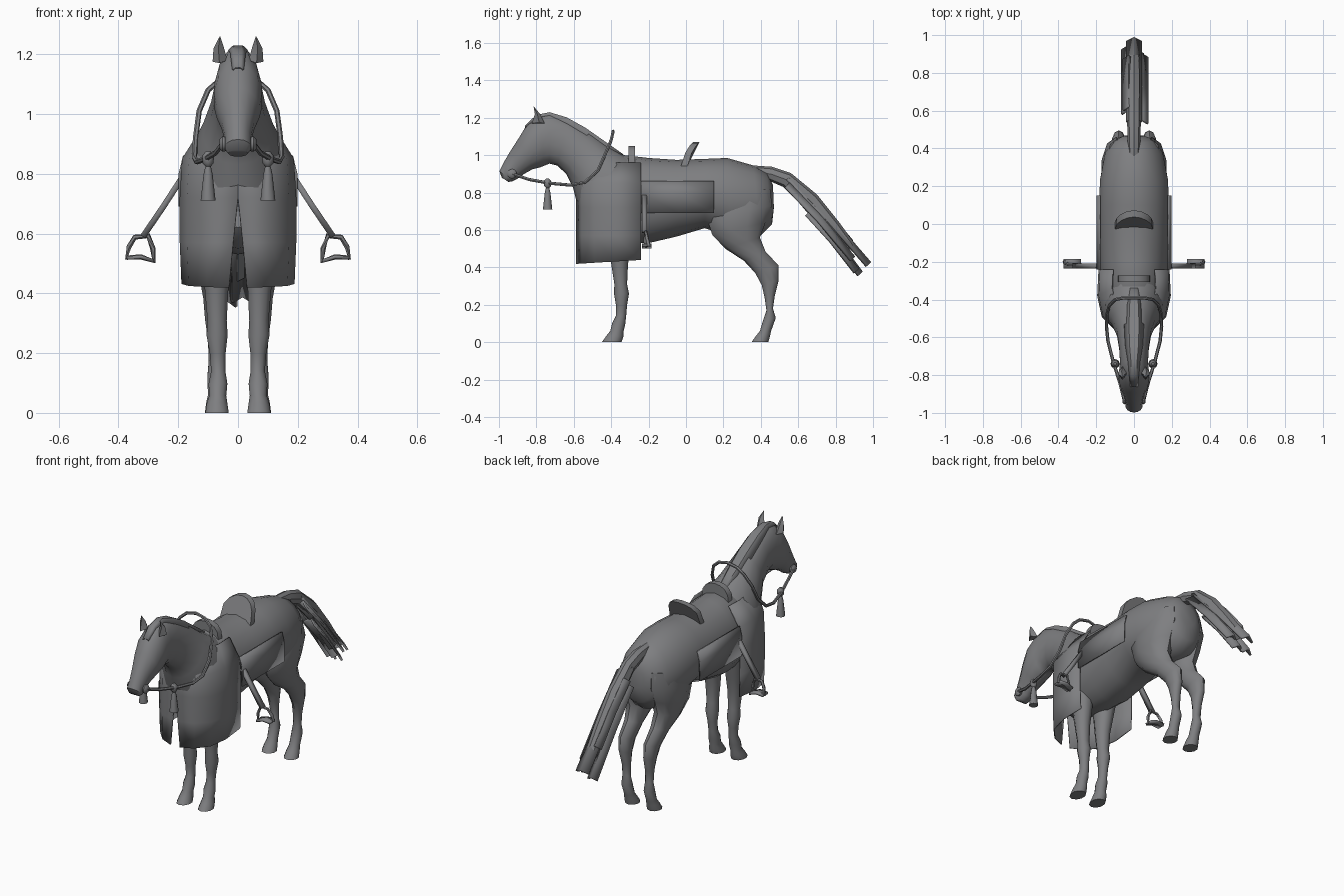
import bpy, math
from mathutils import Vector

grey = bpy.data.materials.new("plain grey")
grey.diffuse_color = (0.21, 0.212, 0.22, 1)


def mesh_object(name, verts, faces, angle=40, thick=0):
    me = bpy.data.meshes.new(name)
    me.from_pydata([tuple(v) for v in verts], [], faces)
    me.materials.append(grey)
    ob = bpy.data.objects.new(name, me)
    bpy.context.collection.objects.link(ob)
    bpy.context.view_layer.objects.active = ob
    ob.select_set(True)
    bpy.ops.object.mode_set(mode='EDIT')
    bpy.ops.mesh.select_all(action='SELECT')
    bpy.ops.mesh.normals_make_consistent(inside=False)
    bpy.ops.object.mode_set(mode='OBJECT')
    bpy.ops.object.shade_smooth_by_angle(angle=math.radians(angle))
    ob.select_set(False)
    if thick:
        mod = ob.modifiers.new("thickness", 'SOLIDIFY')
        mod.thickness = thick
        mod.offset = 0
    return ob


def loft(name, rings, n=14, angle=45):
    """Each ring: y1, z1, y2, z2 (its ends in side view), half width, x centre."""
    verts, faces = [], []
    for y1, z1, y2, z2, w, x in rings:
        for k in range(n):
            a = 2 * math.pi * k / n
            c = math.cos(a)
            verts.append((x + w * math.sin(a), (y1 + y2) / 2 + c * (y1 - y2) / 2,
                          (z1 + z2) / 2 + c * (z1 - z2) / 2))
    for r in range(len(rings) - 1):
        for k in range(n):
            a, b = r * n + k, r * n + (k + 1) % n
            faces.append((a, b, b + n, a + n))
    last = (len(rings) - 1) * n
    faces += [tuple(range(n)), tuple(range(last, last + n))]
    return mesh_object(name, verts, faces, angle)


def tube(name, pts, r, n=6, closed=False):
    """Round cord along points; r is a number or one radius per point."""
    pts = [Vector(p) for p in pts]
    m = len(pts)
    rad = r if isinstance(r, list) else [r] * m
    verts, faces = [], []
    u = None
    for i, p in enumerate(pts):
        a = pts[(i - 1) % m] if closed or i else p
        b = pts[(i + 1) % m] if closed or i < m - 1 else p
        t = (b - a).normalized()
        if u is None:
            u = t.cross(Vector((0, 1, 0)) if abs(t.y) < 0.8 else Vector((0, 0, 1)))
        u = (u - t * u.dot(t)).normalized()
        v = t.cross(u)
        for k in range(n):
            ang = 2 * math.pi * k / n
            verts.append(p + rad[i] * (u * math.cos(ang) + v * math.sin(ang)))
    for i in range(m if closed else m - 1):
        for k in range(n):
            j, k2 = (i + 1) % m, (k + 1) % n
            faces.append((i * n + k, i * n + k2, j * n + k2, j * n + k))
    if not closed:
        faces += [tuple(range(n)), tuple(range((m - 1) * n, m * n))]
    return mesh_object(name, verts, faces, 50)


def grid(name, rows, thick=0.006, angle=40):
    n = len(rows[0])
    faces = [(r * n + k, r * n + k + 1, r * n + n + k + 1, r * n + n + k)
             for r in range(len(rows) - 1) for k in range(n - 1)]
    return mesh_object(name, [p for row in rows for p in row], faces, angle, thick)


# trunk from rump to chest
loft("body", [r + (0,) for r in [
    (.465, .84, .47, .72, .05), (.43, .91, .46, .63, .11), (.36, .945, .4, .57, .155),
    (.22, .985, .24, .56, .183), (.1, .98, .1, .61, .187), (-.05, .975, -.05, .565, .187),
    (-.2, .985, -.2, .53, .183), (-.33, 1.0, -.35, .53, .17), (-.45, .95, -.5, .55, .14),
    (-.52, .88, -.56, .62, .08)]], 18)

# neck and head in one piece
loft("neck_and_head", [r + (0,) for r in [
    (-.24, .97, -.52, .6, .165), (-.33, 1.0, -.585, .75, .155), (-.42, 1.055, -.605, .83, .12),
    (-.52, 1.13, -.64, .90, .092), (-.63, 1.195, -.69, .945, .08), (-.73, 1.225, -.73, .955, .076),
    (-.79, 1.21, -.755, .945, .08), (-.85, 1.165, -.78, .935, .083), (-.895, 1.09, -.82, .925, .074),
    (-.94, 1.02, -.865, .90, .055), (-.975, .96, -.90, .875, .045), (-.998, .915, -.93, .86, .045),
    (-.985, .88, -.95, .857, .032)]], 14)

# mane lying over the neck crest, with forelock
crest = [(-.34, 1.005), (-.44, 1.075), (-.54, 1.145), (-.64, 1.2), (-.73, 1.227), (-.8, 1.212), (-.86, 1.155)]
widths = [.03, .045, .05, .045, .03, .024, .018]
drops = [.03, .035, .035, .03, .015, .012, .008]
grid("mane", [[(-w, y, z - d), (-w * .5, y, z), (w * .5, y, z), (w, y, z - d)]
              for (y, z), w, d in zip(crest, widths, drops)])

# cloth draped around the forequarters, split at the front
plan = [(.185, -.24), (.192, -.38), (.168, -.49), (.105, -.555), (0, -.585)]
levels = [(.42, .97, 1, .03), (.57, 1, 1, .016), (.72, 1, 1, 0), (.85, .96, 1, 0), (.96, .6, .72, 0)]
for s, side in ((1, "left"), (-1, "right")):
    grid("chest_cloth_" + side, [
        [(s * max(x * sx, slit), -.24 + (y + .24) * sy, z + (.02 * (y + .57) / .33 if z < .5 else 0))
         for x, y in plan] for z, sx, sy, slit in levels])

# saddle: raised front and back with curved tops
def saddle_end(name, y, base, top, half, lean, depth):
    outline = [(half * math.cos(a), base + (top - base) * max(0, math.sin(a)) ** .6)
               for a in [math.pi * i / 8 for i in range(9)]]
    m = len(outline)
    verts = []
    for dy in (-depth / 2, depth / 2):
        verts += [(x, y + dy + lean * (z - base) / (top - base) - .03 * (abs(x) / half) ** 2 * (lean > 0), z)
                  for x, z in outline]
    faces = [tuple(range(m)), tuple(range(m, 2 * m))]
    faces += [(i, (i + 1) % m, m + (i + 1) % m, m + i) for i in range(m)]
    mesh_object(name, verts, faces, 35)

saddle_end("saddle_front", -.29, .94, 1.05, .088, 0, .036)
saddle_end("saddle_back", .02, .94, 1.07, .1, .035, .035)

# tail: a tapering core with overlapping flat locks
loft("tail_core", [r + (0,) for r in [
    (.36, .945, .42, .87, .03), (.46, .938, .45, .86, .035), (.56, .905, .52, .83, .036),
    (.7, .79, .64, .71, .04), (.82, .64, .76, .56, .04), (.9, .53, .85, .44, .035)]], 8, 30)
locks = [(.0, .04, .56, .89, .985, .425), (-.035, .03, .6, .8, .94, .375), (.04, .034, .55, .85, .9, .455),
         (.015, .035, .66, .7, .92, .39), (-.03, .026, .62, .84, .89, .54)]
for i, (x, w, y1, z1, y2, z2) in enumerate(locks):
    rows = []
    for t in (0, .5, 1):
        y, z = y1 + (y2 - y1) * t, z1 + (z2 - z1) * t + .05 * t * (1 - t)
        rows.append([(x - w, y - .02, z - .02), (x, y, z), (x + w, y - .02, z - .02)])
    grid("tail_lock_%d" % (i + 1), rows, .012, 20)

# reins looping over the neck from the bit
half = [(.052, -.93, .9), (.075, -.84, .87), (.11, -.73, .85), (.138, -.62, .84), (.146, -.54, .855),
        (.142, -.47, .92), (.13, -.43, 1.01), (.1, -.4, 1.08), (.06, -.392, 1.115)]
tube("reins", half + [(0, -.39, 1.128)] + [(-x, y, z) for x, y, z in reversed(half)], .009)

for s, side in ((1, "left"), (-1, "right")):
    # legs
    loft("front_leg_" + side, [tuple(r) + (s * x,) for *r, x in [
        (-.43, .62, -.27, .62, .06, .08), (-.41, .5, -.295, .5, .05, .075), (-.4, .42, -.31, .42, .042, .072),
        (-.383, .31, -.315, .31, .034, .07), (-.385, .26, -.305, .26, .037, .07), (-.375, .2, -.315, .2, .028, .068),
        (-.375, .14, -.32, .14, .025, .066), (-.395, .1, -.325, .095, .033, .067), (-.405, .06, -.335, .055, .03, .068),
        (-.425, .035, -.335, .03, .036, .07), (-.45, 0, -.345, 0, .041, .07)]], 10)
    loft("hind_leg_" + side, [tuple(r) + (s * x,) for *r, x in [
        (.14, .78, .45, .82, .06, .09), (.11, .67, .46, .73, .08, .095), (.14, .575, .425, .64, .075, .095),
        (.21, .5, .395, .56, .06, .09), (.31, .435, .425, .485, .046, .085), (.37, .37, .495, .41, .036, .082),
        (.405, .305, .495, .33, .032, .08), (.42, .24, .475, .25, .026, .076), (.43, .17, .465, .18, .025, .074),
        (.41, .11, .48, .13, .031, .073), (.395, .06, .455, .06, .03, .072), (.375, .035, .45, .035, .036, .072),
        (.35, 0, .44, 0, .041, .072)]], 10)
    # ear
    base = [(s * .035, -.79, 1.18), (s * .062, -.825, 1.17), (s * .085, -.785, 1.175), (s * .06, -.755, 1.17)]
    mid = [(s * .048, -.795, 1.225), (s * .066, -.808, 1.22), (s * .082, -.795, 1.22), (s * .066, -.78, 1.22)]
    mesh_object("ear_" + side, base + mid + [(s * .06, -.815, 1.262)],
                [(i, (i + 1) % 4, 4 + (i + 1) % 4, 4 + i) for i in range(4)]
                + [(4 + i, 4 + (i + 1) % 4, 8) for i in range(4)] + [(3, 2, 1, 0)], 30)
    # saddle flap hanging at the flank
    grid("saddle_flap_" + side, [[(s * x, y, z) for y in (-.24, -.04, .15)]
                                 for x, z in ((.18, .86), (.195, .8), (.195, .69))], .008)
    # stirrup strap and iron
    grid("stirrup_strap_" + side, [[(s * x, -.222 - w, z), (s * x, -.222 + w, z)]
                                   for x, z, w in ((.185, .79, .012), (.25, .69, .013), (.318, .59, .014))], .02, 30)
    tube("stirrup_iron_" + side, [(s * x, y, z) for x, y, z in [
        (.3, -.215, .592), (.345, -.215, .588), (.365, -.207, .555), (.372, -.2, .52),
        (.325, -.205, .522), (.282, -.215, .508), (.285, -.22, .55)]], .009, 6, True)
    grid("stirrup_tread_" + side, [[(s * x, y, z) for y in (-.235, -.185)]
                                   for x, z in ((.282, .508), (.325, .522), (.372, .518))], .012, 30)
    # bit ring and tassel
    tube("bit_ring_" + side, [(s * .04, -.93, .9), (s * .052, -.93, .9), (s * .062, -.93, .9)],
         [.024, .026, .016], 10)
    tube("tassel_" + side, [(s * .1, -.74, z) for z in (.875, .86, .835, .825, .8, .71)],
         [.008, .02, .018, .009, .015, .025], 8)
